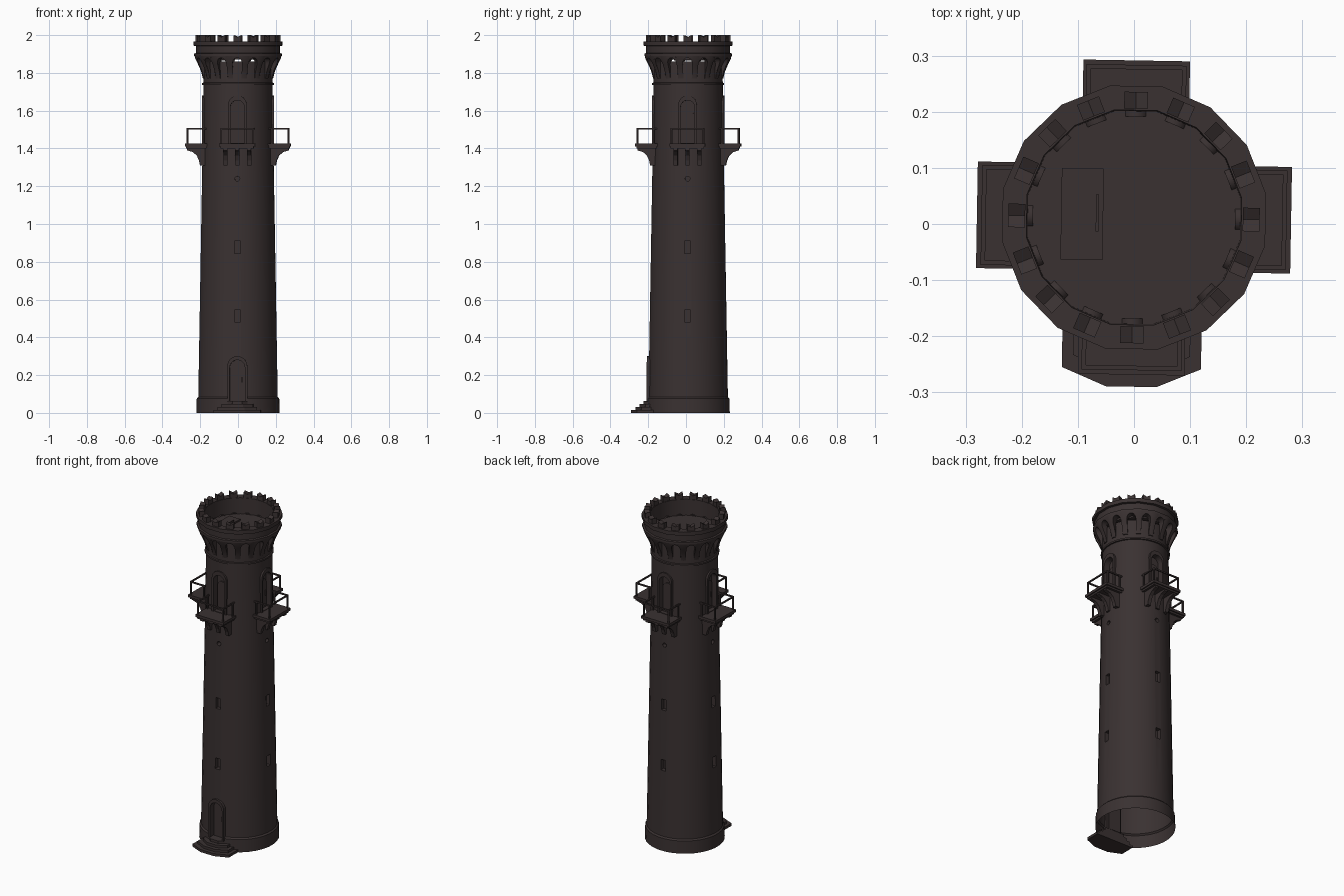
import bpy, bmesh, math
from mathutils import Matrix, Vector

if "Cube" in bpy.data.objects:
    bpy.data.objects.remove(bpy.data.objects["Cube"])

PLACE = Matrix.Translation((0, 0.0115, 0)) @ Matrix.Rotation(math.radians(-1), 4, 'Z')
stone = bpy.data.materials.new("dark_stone")
stone.diffuse_color = (0.042, 0.031, 0.031, 1)
stone.use_nodes = True
stone.node_tree.nodes["Principled BSDF"].inputs["Base Color"].default_value = stone.diffuse_color


def finish(bm, name, recalc=True):
    bmesh.ops.remove_doubles(bm, verts=bm.verts, dist=1e-5)
    if recalc:
        bmesh.ops.recalc_face_normals(bm, faces=bm.faces)
    me = bpy.data.meshes.new(name)
    bm.to_mesh(me)
    bm.free()
    me.materials.append(stone)
    ob = bpy.data.objects.new(name, me)
    bpy.context.collection.objects.link(ob)
    ob.matrix_world = PLACE
    return ob


def smooth(ob):
    bpy.ops.object.select_all(action='DESELECT')
    ob.select_set(True)
    bpy.context.view_layer.objects.active = ob
    bpy.ops.object.shade_smooth_by_angle(angle=math.radians(30))


def turn(angle_deg):
    return Matrix.Rotation(math.radians(angle_deg), 4, 'Z')


SIDES = [turn(90 * k) for k in range(4)]


def prism(bm, pts, vec, M=Matrix()):
    """Extrude a polygon of 3D points along vec."""
    a = [bm.verts.new(M @ Vector(p)) for p in pts]
    b = [bm.verts.new(M @ (Vector(p) + Vector(vec))) for p in pts]
    bm.faces.new(a)
    bm.faces.new(b[::-1])
    for i in range(len(a)):
        j = (i + 1) % len(a)
        bm.faces.new((a[i], b[i], b[j], a[j]))


def slab(bm, u0, u1, d0, d1, z0, z1, M=Matrix()):
    """Box in side space: u across, d outward, z up."""
    prism(bm, [(u0, -d0, z0), (u1, -d0, z0), (u1, -d1, z0), (u0, -d1, z0)], (0, 0, z1 - z0), M)


def arch(hw, z0, top, n=12):
    pts = [(hw, z0)]
    pts += [(hw * math.cos(math.pi * i / n), top - hw + hw * math.sin(math.pi * i / n)) for i in range(n + 1)]
    return pts + [(-hw, z0)]


def plate(bm, pts, d0, d1, M=Matrix()):
    prism(bm, [(u, -d0, z) for u, z in pts], (0, d0 - d1, 0), M)


def lathe(bm, prof, n, cap_start=False, cap_end=False):
    rings = []
    for r, z in prof:
        rings.append([bm.verts.new((r * math.cos(2 * math.pi * (i + .5) / n),
                                    r * math.sin(2 * math.pi * (i + .5) / n), z)) for i in range(n)])
    for p, q in zip(rings, rings[1:]):
        for i in range(n):
            j = (i + 1) % n
            bm.faces.new((p[i], p[j], q[j], q[i]))
    if cap_start:
        bm.faces.new(rings[0][::-1])
    if cap_end:
        bm.faces.new(rings[-1])


# niches cut into the shaft
bm = bmesh.new()
for M in SIDES:
    plate(bm, arch(0.037, 1.43, 1.655), 0.155, 0.25, M)
    for z in (0.48, 0.845):
        slab(bm, -0.016, 0.016, 0.175, 0.25, z, z + 0.065, M)
    plate(bm, [(0.013 * math.cos(t * math.pi / 6), 1.24 + 0.013 * math.sin(t * math.pi / 6)) for t in range(12)],
          0.165, 0.25, M)
plate(bm, arch(0.04, 0.062, 0.28), 0.18, 0.27)
cutter = finish(bm, "niche_cutter")
cutter.hide_render = True

# shaft with plinth, open underneath
bm = bmesh.new()
lathe(bm, [(0.221, 0), (0.219, 0.076), (0.211, 0.084), (0.19, 1.3), (0.184, 1.7), (0.183, 1.86)], 32, True, True)
shaft = finish(bm, "shaft")
mod = shaft.modifiers.new("niches", 'BOOLEAN')
mod.operation = 'DIFFERENCE'
mod.solver = 'EXACT'
mod.object = cutter
bpy.context.view_layer.update()
cut = bpy.data.meshes.new_from_object(shaft.evaluated_get(bpy.context.evaluated_depsgraph_get()))
shaft.modifiers.clear()
bm = bmesh.new()
bm.from_mesh(cut)
low = [f for f in bm.faces if f.calc_center_median().z < 1e-3]
bmesh.ops.delete(bm, geom=low, context='FACES')
bm.to_mesh(shaft.data)
bm.free()
bpy.data.objects.remove(cutter)
smooth(shaft)

# moulding ring under the crown
bm = bmesh.new()
lathe(bm, [(0.18, 1.734), (0.191, 1.736), (0.191, 1.746), (0.18, 1.75)], 32)
smooth(finish(bm, "neck_ring", False))

# parapet wall, ledge and roof floor
bm = bmesh.new()
lathe(bm, [(0.236, 1.89), (0.236, 1.902), (0.226, 1.905), (0.226, 1.942), (0.239, 1.944), (0.239, 1.967),
           (0.195, 1.967), (0.193, 1.87)], 16, False, True)
smooth(finish(bm, "parapet", False))

# flared corbel arches, one per facet
FLARE = [(1.765, 0.188), (1.80, 0.195), (1.84, 0.212), (1.875, 0.23), (1.90, 0.236)]


def flare(z):
    for (z0, r0), (z1, r1) in zip(FLARE, FLARE[1:]):
        if z <= z1:
            return r0 + (r1 - r0) * (z - z0) / (z1 - z0)
    return FLARE[-1][1]


HALF = math.pi / 16
bm = bmesh.new()
edge = [(-1, 1.77), (-.6, 1.77), (-.6, 1.81)]
edge += [(-.6 * math.cos(math.pi * i / 10), 1.845 + .035 * math.sin(math.pi * i / 10)) for i in range(11)]
edge += [(.6, 1.81), (.6, 1.77), (1, 1.77)]
for k in range(16):
    M = turn(22.5 * k)

    def at(u, z, core=False):
        r = flare(z)
        d = 0.18 if core else r * math.cos(HALF)
        return bm.verts.new(M @ Vector((u * r * math.sin(HALF), -d, z)))
    for (u0, z0), (u1, z1) in zip(edge, edge[1:]):
        bm.faces.new((at(u0, z0, True), at(u1, z1, True), at(u1, z1), at(u0, z0)))
        if abs(u1 - u0) > 1e-4:
            for s in range(5):
                f, g = s / 5, (s + 1) / 5
                bm.faces.new((at(u0, z0 + (1.9 - z0) * f), at(u1, z1 + (1.9 - z1) * f),
                              at(u1, z1 + (1.9 - z1) * g), at(u0, z0 + (1.9 - z0) * g)))
smooth(finish(bm, "corbel_arches", False))

# notched merlons
bm = bmesh.new()
for k in range(16):
    plate(bm, [(-.021, 1.965), (.021, 1.965), (.021, 2), (0, 1.989), (-.021, 2)], 0.194, 0.224, turn(22.5 * k))
finish(bm, "merlons")

# roof hatch and handle
bm = bmesh.new()
slab(bm, -0.13, -0.055, -0.086, 0.077, 1.865, 1.88)
slab(bm, -0.068, -0.063, -0.04, 0.026, 1.878, 1.89)
finish(bm, "roof_hatch")

# balconies with brackets
bm = bmesh.new()
BRACKET = [(.17, 1.31), (.2, 1.31), (.205, 1.335), (.217, 1.362), (.238, 1.381), (.268, 1.39), (.268, 1.402), (.17, 1.402)]
for M in SIDES:
    slab(bm, -.095, .095, .15, .28, 1.411, 1.427, M)
    slab(bm, -.088, .088, .15, .273, 1.40, 1.411, M)
    for u in (-.063, 0, .063):
        prism(bm, [(u - .011, -d, z) for d, z in BRACKET], (.022, 0, 0), M)
finish(bm, "balconies")

# railings
bm = bmesh.new()
w = 0.004
for M in SIDES:
    slab(bm, -.089, .089, .264, .272, 1.5, 1.508, M)
    for u in (-.085, .085):
        slab(bm, u - w, u + w, .16, .264, 1.5, 1.508, M)
        for d in (.18, .268):
            slab(bm, u - w, u + w, d - w, d + w, 1.425, 1.5, M)
finish(bm, "railings")

# arched surrounds and upper doors
bm = bmesh.new()
for M in SIDES:
    plate(bm, arch(.049, 1.425, 1.68) + arch(.037, 1.425, 1.655)[::-1], .165, .191, M)
plate(bm, arch(.053, .06, .3) + arch(.04, .06, .28)[::-1], .19, .2185)
finish(bm, "door_surrounds")

bm = bmesh.new()
for M in SIDES:
    plate(bm, arch(.032, 1.43, 1.607), .154, .162, M)
    slab(bm, .02, .024, .16, .168, 1.5, 1.53, M)
finish(bm, "upper_doors")

bm = bmesh.new()
plate(bm, arch(.036, .062, .274), .178, .187)
slab(bm, .022, .027, .185, .195, .16, .19)
finish(bm, "main_door")

# entrance steps
bm = bmesh.new()
for i in range(4):
    s, h = 0.022 * i, 0.0155
    a, c, f = .124 - s * .9, .045 - s * .3, .3015 - s
    prism(bm, [(-a, -.18, h * i), (a, -.18, h * i), (a, -f + .033, h * i), (c, -f, h * i),
               (-c, -f, h * i), (-a, -f + .033, h * i)], (0, 0, h))
finish(bm, "entrance_steps")
